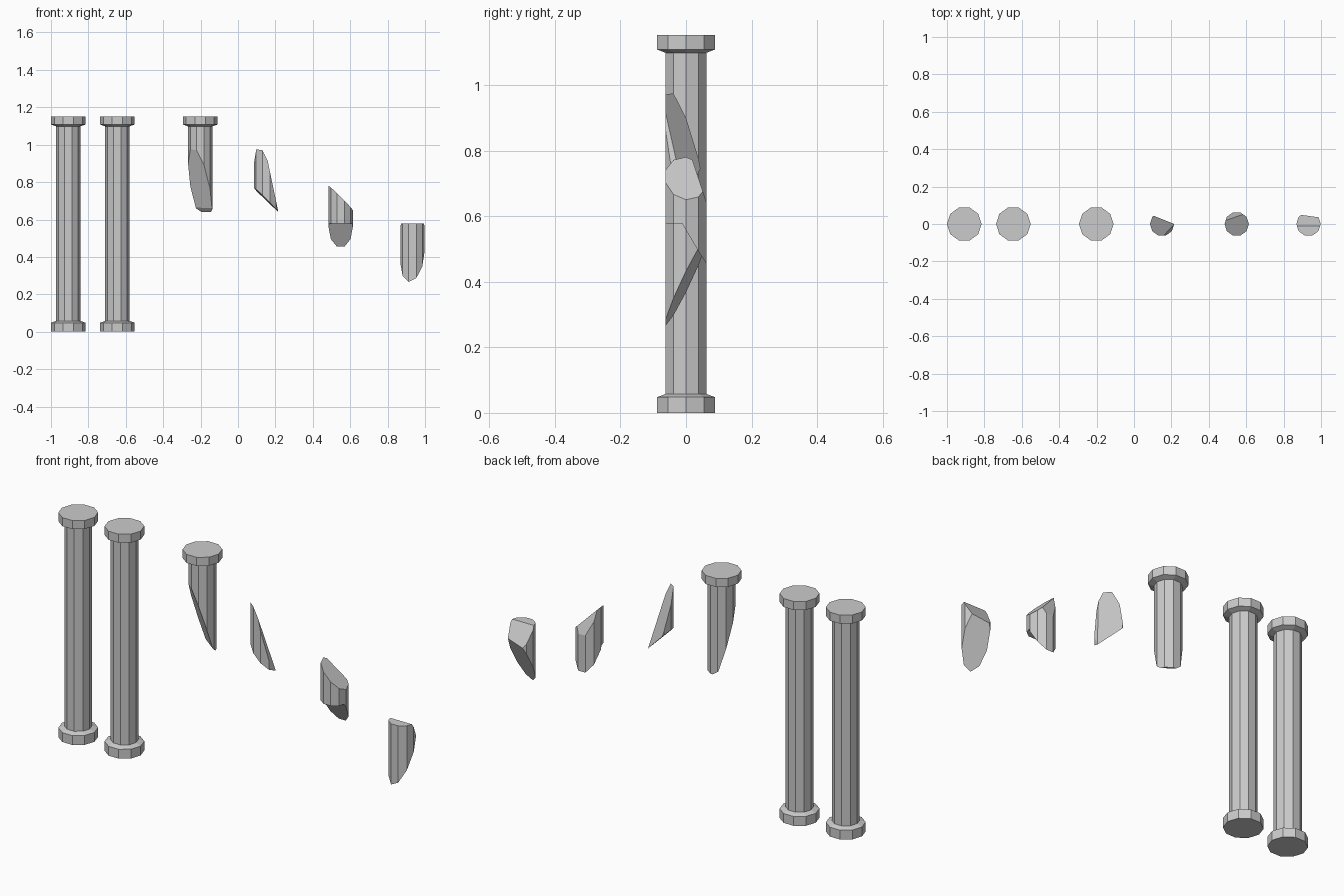
import bpy, bmesh
from math import cos, sin, pi
from mathutils import Vector

if "Cube" in bpy.data.objects:
    bpy.data.objects.remove(bpy.data.objects["Cube"])

SIDES = 10
R, CAP = 0.065, 0.0925
BASE = [(CAP, 0), (CAP, 0.048), (R, 0.058)]
TOP = [(R, 1.098), (CAP, 1.108), (CAP, 1.152)]


def turned(profile):
    """Closed ten-sided solid from (radius, height) pairs."""
    bm = bmesh.new()
    rings = [[bm.verts.new((r * cos(2 * pi * i / SIDES), r * sin(2 * pi * i / SIDES), z))
              for i in range(SIDES)] for r, z in profile]
    for a, b in zip(rings, rings[1:]):
        for i in range(SIDES):
            j = (i + 1) % SIDES
            bm.faces.new((a[i], a[j], b[j], b[i]))
    bm.faces.new(rings[0][::-1])
    bm.faces.new(rings[-1])
    return bm


def cut(bm, keep, a, b=0.0, c=0.0):
    """Break along z = a + b*x + c*y, keeping the part above (1) or below (-1)."""
    normal = Vector((-b, -c, 1)) * -keep
    geom = bm.verts[:] + bm.edges[:] + bm.faces[:]
    res = bmesh.ops.bisect_plane(bm, geom=geom, dist=1e-6, plane_co=(0, 0, a),
                                 plane_no=normal, clear_outer=True)
    edges = [e for e in bm.edges if e.is_boundary]
    if edges:
        bmesh.ops.edgeloop_fill(bm, edges=edges)


def add(name, profile, x, cuts=()):
    bm = turned(profile)
    for k in cuts:
        cut(bm, *k)
    bmesh.ops.recalc_face_normals(bm, faces=bm.faces[:])
    me = bpy.data.meshes.new(name)
    bm.to_mesh(me)
    bm.free()
    ob = bpy.data.objects.new(name, me)
    ob.location.x = x
    bpy.context.collection.objects.link(ob)
    return ob


SHAFT = [(R, 0.15), (R, 1.05)]

# Two whole columns
add("column_left", BASE + TOP, -0.9075)
add("column_right", BASE + TOP, -0.645)

# Broken upper part with capital
add("broken_capital", [(R, 0.5)] + TOP, -0.202,
    [(1, 0.77, -2.0, -2.6), (1, 0.70, -0.7, -0.9), (1, 0.64)])

# Thin front shard
add("front_shard", SHAFT, 0.15,
    [(-1, 0.77, -2.0, -2.6), (-1, 0.955, -4.8), (1, 0.705, -1.0, -0.1), (1, 0.638)])

# Middle chunk, its underside hollowed to match the lower shard
middle = add("middle_chunk", SHAFT, 0.549,
             [(-1, 0.715, -1.0, -0.1), (-1, 0.83, 0, -3.0)])
cutter = add("middle_cutter", [(0.12, 0.1), (0.12, 1.0)], 0.549,
             [(-1, 0.578), (-1, 0.56, 0, -1.7)])
cutter.hide_render = True
cutter.hide_viewport = True
mod = middle.modifiers.new("break", 'BOOLEAN')
mod.operation = 'DIFFERENCE'
mod.solver = 'EXACT'
mod.object = cutter

# Lower wedge shard
add("lower_shard", SHAFT, 0.933,
    [(-1, 0.578), (-1, 0.56, 0, -1.7), (1, 0.40, 0.5, 2.0), (1, 0.265)])
